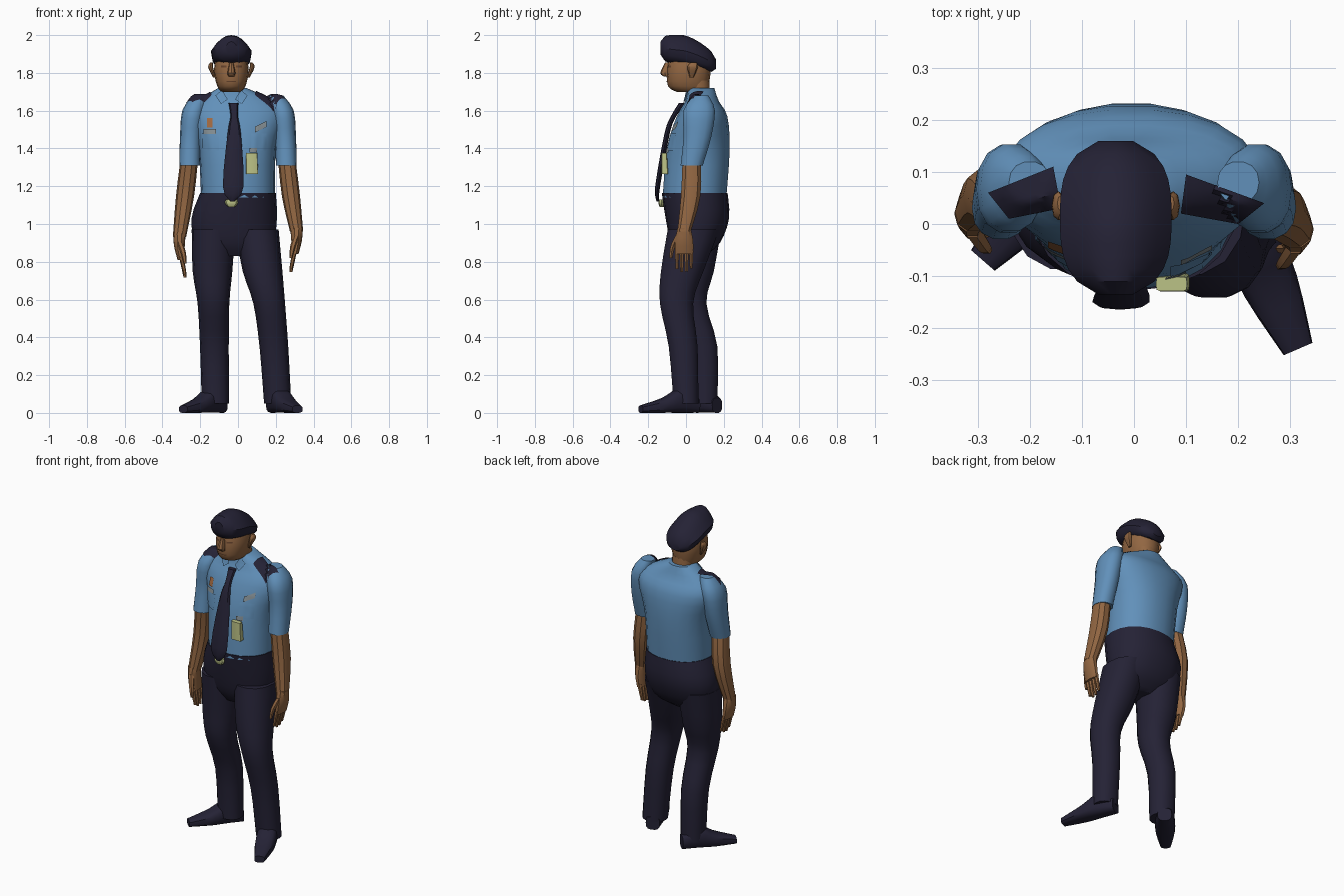
import bpy, bmesh, math
from mathutils import Vector
from mathutils.bvhtree import BVHTree

cube = bpy.data.objects.get("Cube")
if cube:
    bpy.data.objects.remove(cube)


def material(name, *rgb):
    mat = bpy.data.materials.new(name)
    mat.use_nodes = True
    mat.diffuse_color = (*rgb, 1)
    mat.node_tree.nodes["Principled BSDF"].inputs["Base Color"].default_value = (*rgb, 1)
    return mat


navy = material("navy cloth", .018, .016, .036)
blue = material("shirt blue", .12, .28, .49)
skin = material("skin", .29, .135, .055)
dark_skin = material("dark skin", .13, .055, .025)
yellow = material("pale yellow", .5, .54, .24)
orange = material("badge orange", .36, .14, .05)
grey = material("badge grey", .24, .28, .3)

RIGHT, FORWARD, UP = Vector((1, 0, 0)), Vector((0, 1, 0)), Vector((0, 0, 1))


def finish(name, bm, mat):
    """Turn the mesh into a named object, smooth except at sharp folds."""
    bmesh.ops.recalc_face_normals(bm, faces=bm.faces)
    mesh = bpy.data.meshes.new(name)
    bm.to_mesh(mesh)
    bm.free()
    mesh.materials.append(mat)
    ob = bpy.data.objects.new(name, mesh)
    bpy.context.collection.objects.link(ob)
    bpy.ops.object.select_all(action='DESELECT')
    ob.select_set(True)
    bpy.context.view_layer.objects.active = ob
    bpy.ops.object.shade_smooth_by_angle(angle=math.radians(35))
    return ob


def smooth_path(keys, steps):
    """Pass a smooth curve through the key sections, positions and sizes alike."""
    keys = [Vector(key) for key in keys]
    padded = [keys[0], *keys, keys[-1]]
    path = []
    for before, start, end, after in zip(padded, padded[1:], padded[2:], padded[3:]):
        leave, arrive = (end - before) / 2, (after - start) / 2
        for i in range(steps):
            t = i / steps
            blend = t * t * (3 - 2 * t)
            path.append(start.lerp(end, blend) + leave * t * (1 - t) ** 2 - arrive * t * t * (1 - t))
    return path + [keys[-1]]


def loft(name, keys, mat, sides=14, u=RIGHT, v=FORWARD, power=2.2, taper=0, steps=3):
    """Skin rounded sections, each given as x, y, z, half size on u, half size on v."""
    bm = bmesh.new()
    loops = []
    for x, y, z, half_u, half_v in smooth_path(keys, steps):
        loop = []
        for i in range(sides):
            angle = math.tau * i / sides
            c, s = (math.copysign(abs(f) ** (2 / power), f) for f in (math.cos(angle), math.sin(angle)))
            c *= 1 - taper * max(s, 0)
            loop.append(bm.verts.new(Vector((x, y, z)) + u * half_u * c + v * half_v * s))
        loops.append(loop)
    for low, high in zip(loops, loops[1:]):
        for i in range(sides):
            j = (i + 1) % sides
            bm.faces.new((low[i], low[j], high[j], high[i]))
    bm.faces.new(loops[0])
    bm.faces.new(loops[-1])
    return finish(name, bm, mat)


# Shirt body
shirt = [loft("shirt_body", [
    (0, .045, 1.14, .195, .17), (-.005, .065, 1.4, .205, .168), (-.005, .085, 1.57, .25, .135),
    (-.01, .085, 1.65, .2, .09), (-.03, .08, 1.72, .075, .07)], blue, sides=22)]


def arm(side, k, elbow_y, wrist_y, wrist_z):
    """Short sleeve, bare forearm and hanging hand."""
    shirt.append(loft(side + "_sleeve", [
        (k * .2, .08, 1.68, .04, .04), (k * .235, .07, 1.6, .06, .085),
        (k * .25, .06, 1.46, .057, .075), (k * .256, .03, 1.31, .055, .06)], blue))
    wrist = Vector((k * .31, wrist_y, wrist_z))
    loft(side + "_forearm", [
        (k * .256, .03, 1.36, .046, .05), (k * .28, elbow_y, 1.15, .048, .054),
        (*wrist, .035, .037)], skin, sides=10)

    def tube(part, *sections, sides=6):
        keys = [(wrist.x - k * inward, wrist.y + y, wrist.z - drop, a, b)
                for inward, y, drop, a, b in sections]
        loft(f"{side}_{part}", keys, skin, sides=sides)

    tube("palm", (0, 0, -.02, .034, .036), (0, 0, .05, .028, .05), (.01, 0, .12, .02, .05), sides=10)
    for i, finger in enumerate(("index", "middle", "ring", "little")):
        y = (i - 1.5) * .025
        length = .22 - abs(i - 1.4) * .015
        tube(finger + "_finger", (.01, y, .1, .013, .013), (.03, y, length, .008, .008))
    tube("thumb", (0, -.03, .02, .016, .018), (.02, -.06, .08, .014, .014), (.03, -.07, .14, .008, .008))


arm("right", -1, .055, .02, .93)
arm("left", 1, .025, -.01, .96)

# Trousers and shoes
loft("trouser_seat", [
    (-.02, .03, .83, .1, .07), (-.02, .05, .9, .2, .13),
    (-.02, .06, 1.03, .226, .168), (0, .046, 1.165, .2, .174)], navy, sides=20)

LEG_SECTIONS = (.97, .115, .14), (.75, .105, .115), (.58, .084, .09), (.35, .076, .078), (.05, .072, .067)


def leg(side, line, heel, toe):
    loft(side + "_trouser_leg", [(*xy, *section) for xy, section in zip(line, LEG_SECTIONS)], navy)
    heel, toe = Vector((*heel, 0)), Vector((*toe, 0))
    keys = []
    for t, half, height in (0, .04, .08), (.3, .055, .13), (.6, .054, .08), (1, .03, .04):
        keys.append((*heel.lerp(toe, t)[:2], height / 2, half, height / 2))
    across = (toe - heel).normalized().cross(UP)
    loft(side + "_shoe", keys, navy, u=across, v=UP, power=2.8)


leg("right", [(-.13, .05), (-.135, .035), (-.13, .02), (-.125, .09), (-.12, .1)], (-.085, .165), (-.29, -.07))
leg("left", [(.1, .04), (.13, -.02), (.165, -.05), (.19, -.015), (.21, 0)], (.185, .06), (.315, -.24))

# Head, nose and ears
MID = -.035
loft("neck", [(-.03, .08, 1.6, .06, .055), (-.03, .06, 1.76, .066, .064)], skin)
head = loft("head", [
    (MID, .03, 1.7, .05, .08), (MID, .012, 1.73, .075, .107),
    (MID, .015, 1.82, .092, .116), (MID, .02, 1.92, .07, .1)], skin, sides=16)
loft("nose", [(MID, -.1, 1.78, .015, .016), (MID, -.112, 1.8, .021, .024),
              (MID, -.097, 1.855, .01, .014)], skin, sides=8)
for side, k in ("right", -1), ("left", 1):
    x = MID + k * .1
    loft(side + "_ear", [(x - k * .01, .03, 1.775, .007, .01), (x + k * .01, .035, 1.83, .013, .028),
                         (x + k * .005, .04, 1.855, .007, .015)], skin, sides=8)


def cap_section(t):
    """Cross-section of the cap, with t running from -1 at the brow to 1 at the back."""
    bottom = 1.83 - .033 * t
    top = 2 - .08 * max(0, t + .2) ** 1.5
    half_width = .107 * math.sqrt(1 - .9 * abs(t) ** 3)
    half_height = (top - bottom) / 2 * (1 - t ** 12 / 2)
    return MID, .012 + .147 * t, (top + bottom) / 2, half_width, half_height


# Soft cap, ridged on top
loft("cap", [cap_section(i / 6) for i in range(-6, 7)], navy, sides=16, v=UP, power=2.5, taper=.45, steps=1)

# Neck tie
loft("tie", [
    (-.03, -.15, 1.12, .01, .006), (-.025, -.15, 1.2, .055, .013), (-.02, -.1, 1.48, .035, .014),
    (-.02, -.066, 1.57, .02, .014), (-.024, -.02, 1.64, .026, .018)], navy, sides=8)


def surface_of(obs):
    verts, polys = [], []
    for ob in obs:
        base = len(verts)
        verts += [v.co.copy() for v in ob.data.vertices]
        polys += [[base + i for i in p.vertices] for p in ob.data.polygons]
    return BVHTree.FromPolygons(verts, polys)


def patch(name, surface, corners, mat, down=False, lift=.007, cells=8):
    """Lay a thin four-cornered sheet on a surface, from the front or from above."""
    a, b, c, d = (Vector(corner) for corner in corners)
    ray = -UP if down else FORWARD
    bm = bmesh.new()
    grid = {}
    for i in range(cells + 1):
        for j in range(cells + 1):
            p = a.lerp(b, i / cells).lerp(d.lerp(c, i / cells), j / cells)
            start = (Vector((p.x, p.y, 0)) if down else Vector((p.x, 0, p.y))) - ray * 3
            hit = surface.ray_cast(start, ray)[0]
            if hit:
                grid[i, j] = bm.verts.new(hit - ray * lift)
    for i, j in grid:
        quad = [grid.get(key) for key in ((i, j), (i + 1, j), (i + 1, j + 1), (i, j + 1))]
        if all(quad):
            bm.faces.new(quad)
    ob = finish(name, bm, mat)
    if sum((p.normal for p in ob.data.polygons), Vector()).dot(ray) > 0:
        ob.data.flip_normals()


def box(x, z, width, height, skew=0):
    w, h = width / 2, height / 2
    return (x - w, z - h - skew), (x + w, z - h + skew), (x + w, z + h + skew), (x - w, z + h - skew)


# Shoulder tabs, pockets, badges and collar on the shirt
cloth = surface_of(shirt)
patch("right_shoulder_tab", cloth, [(-.14, .03), (-.24, .01), (-.28, .06), (-.155, .11)], navy, down=True)
patch("left_shoulder_tab", cloth, [(.09, .02), (.2, 0), (.25, .04), (.1, .095)], navy, down=True)
patch("right_pocket", cloth, box(-.145, 1.435, .09, .09), blue)
patch("left_pocket", cloth, box(.11, 1.435, .08, .09), blue)
patch("right_badge", cloth, box(-.15, 1.535, .03, .05), orange)
patch("right_name_bar", cloth, box(-.15, 1.49, .065, .025), grey, lift=.009)
patch("left_name_bar", cloth, box(.12, 1.515, .06, .03, skew=.015), grey, lift=.009)
patch("card_clip", cloth, box(.08, 1.39, .04, .025), grey, lift=.009)
for side, k in ("right", -1), ("left", 1):
    flap = [(MID + k * x, z) for x, z in ((.02, 1.66), (.055, 1.635), (.085, 1.68), (.05, 1.71))]
    patch(side + "_collar_flap", cloth, flap, blue, lift=.009)

# Hanging card and belt buckle
loft("hanging_card", [(.075, -.112, 1.265, .032, .018), (.072, -.115, 1.375, .03, .014)],
     yellow, sides=12, power=6)
loft("belt_buckle", [(MID, -.127, 1.09, .018, .012), (MID, -.13, 1.11, .034, .016),
                     (MID, -.13, 1.13, .03, .014)], yellow, sides=8)

# Mouth and eyes
face = surface_of([head])
patch("mouth", face, box(MID, 1.755, .05, .006), dark_skin, lift=.003)
for side, k in ("right", -1), ("left", 1):
    patch(side + "_eye", face, box(MID + k * .04, 1.833, .03, .01), dark_skin, lift=.003)
